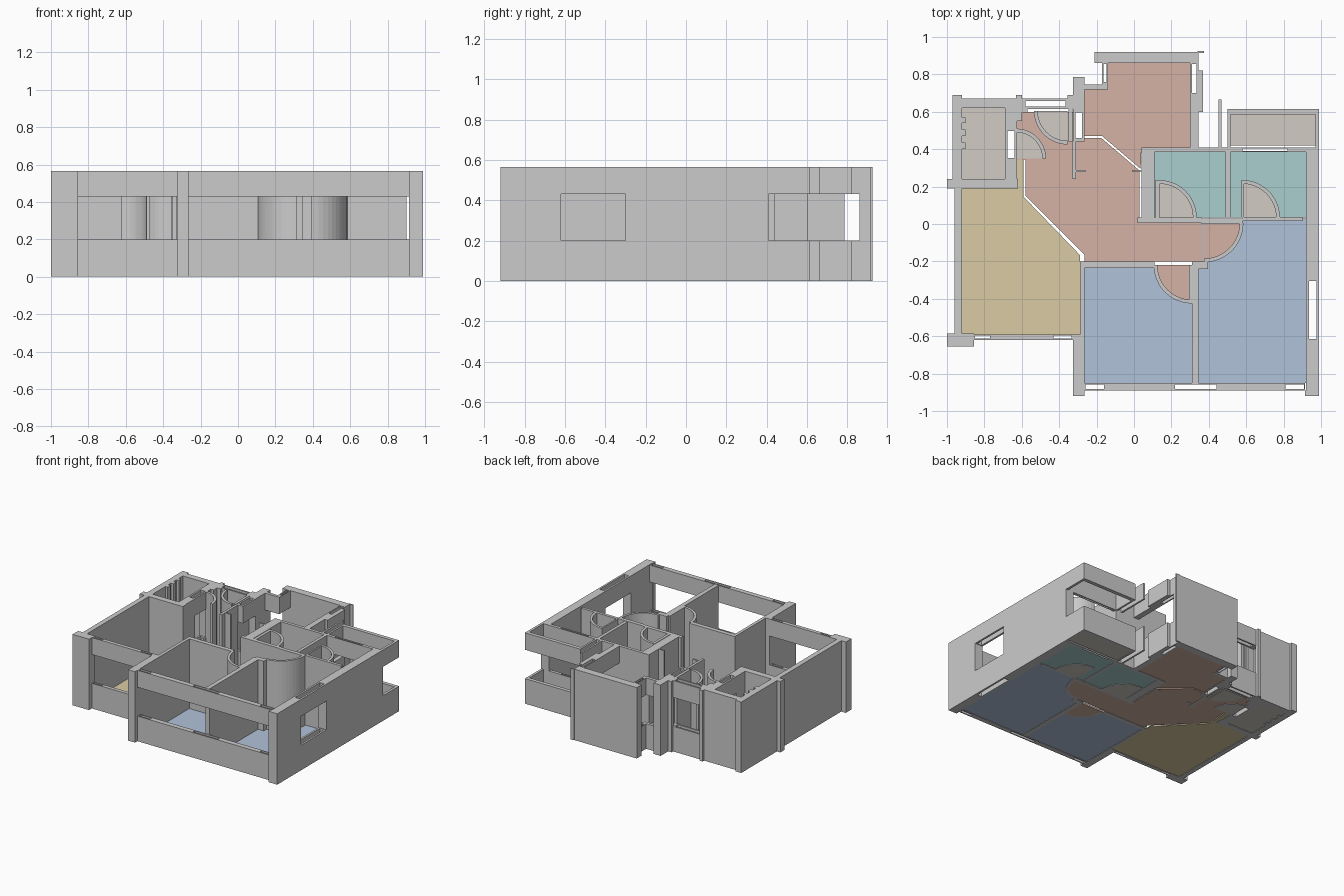
import bpy, bmesh, math

if "Cube" in bpy.data.objects:
    bpy.data.objects.remove(bpy.data.objects["Cube"])

H, SILL, HEAD = 0.565, 0.20, 0.43   # wall height, window bottom and top


def finish(name, bm, mat=None):
    bmesh.ops.recalc_face_normals(bm, faces=bm.faces)
    me = bpy.data.meshes.new(name)
    bm.to_mesh(me)
    bm.free()
    ob = bpy.data.objects.new(name, me)
    bpy.context.collection.objects.link(ob)
    if mat:
        me.materials.append(mat)
    return ob


def prism(bm, pts, z0, z1):
    face = bm.faces.new([bm.verts.new((x, y, z0)) for x, y in pts])
    ext = bmesh.ops.extrude_face_region(bm, geom=[face], use_keep_orig=True)
    for v in ext["geom"]:
        if isinstance(v, bmesh.types.BMVert):
            v.co.z = z1


def rect(x0, x1, y0, y1):
    return [(x0, y0), (x1, y0), (x1, y1), (x0, y1)]


def walls(name, *rects):
    """Full-height walls, each given as x0, x1, y0, y1."""
    bm = bmesh.new()
    for r in rects:
        prism(bm, rect(*r), 0, H)
    finish(name, bm)


def window(name, x0, x1, y0, y1, *slots):
    """Sill and lintel with an open band between, and optional upright slots."""
    bm = bmesh.new()
    along_x = x1 - x0 > y1 - y0
    a, end = (x0, x1) if along_x else (y0, y1)
    parts = []

    def add(s, e, lo, hi):
        if e - s > 1e-4:
            parts.append((s, e, lo, hi) if along_x else (lo, hi, s, e))
    lo, hi = (y0, y1) if along_x else (x0, x1)
    rim = (hi - lo) * 0.22
    for s, e in slots:
        add(a, s, lo, hi)
        add(s, e, lo, lo + rim)
        add(s, e, hi - rim, hi)
        a = e
    add(a, end, lo, hi)
    for p in parts:
        prism(bm, rect(*p), 0, SILL)
        prism(bm, rect(*p), HEAD, H)
    finish(name, bm)


def arc(cx, cy, r, a0, a1, n=12):
    return [(cx + r * math.cos(math.radians(a0 + (a1 - a0) * i / n)),
             cy + r * math.sin(math.radians(a0 + (a1 - a0) * i / n))) for i in range(n + 1)]


def door_swing(name, cx, cy, r, a0, mat, t=0.02):
    """Curved quarter-circle wall with its sector of floor."""
    bm = bmesh.new()
    prism(bm, arc(cx, cy, r, a0, a0 + 90) + arc(cx, cy, r - t, a0 + 90, a0), 0, H)
    finish(name + "_curved_wall", bm)
    bm = bmesh.new()
    prism(bm, [(cx, cy)] + arc(cx, cy, r - t / 2, a0, a0 + 90), 0, 0.013)
    finish(name + "_floor", bm, mat)


def floor(name, pts, mat):
    bm = bmesh.new()
    prism(bm, pts, 0.003, 0.010)
    finish(name, bm, mat)


def material(name, r, g, b):
    m = bpy.data.materials.new(name)
    m.diffuse_color = (r, g, b, 1)
    m.use_nodes = True
    m.node_tree.nodes["Principled BSDF"].inputs["Base Color"].default_value = m.diffuse_color
    return m


pink = material("pink_floor", .66, .45, .38)
yellow = material("yellow_floor", .70, .60, .37)
blue = material("blue_floor", .44, .54, .70)
teal = material("teal_floor", .40, .62, .61)
stone = material("stone_floor", .64, .60, .54)

# Floors
floor("lounge_floor", [(-.92, -.59), (-.29, -.59), (-.29, -.165), (-.59, .145), (-.59, .345),
                       (-.625, .345), (-.625, .19), (-.92, .19)], yellow)
floor("hall_floor", [(-.58, .345), (-.58, .15), (-.265, -.165), (-.265, -.2), (.37, -.2), (.37, .01),
                     (.03, .01), (.03, .285), (-.175, .46), (-.325, .46), (-.325, .6),
                     (-.625, .6), (-.625, .345)], pink)
floor("dining_floor", [(-.265, .47), (-.17, .47), (.035, .295), (.04, .41), (.3, .41), (.3, .86),
                       (-.14, .86), (-.14, .72), (-.265, .72)], pink)
floor("left_bedroom_floor", rect(-.265, .31, -.85, -.23), blue)
floor("right_bedroom_floor", [(.345, -.85), (.92, -.85), (.92, .03), (.58, .03), (.58, 0),
                              (.37, 0), (.37, -.22), (.345, -.22)], blue)
floor("left_bath_floor", rect(.11, .49, .035, .385), teal)
floor("right_bath_floor", rect(.515, .92, .035, .385), teal)
floor("balcony_floor", rect(.515, .97, .42, .585), stone)
floor("utility_floor", rect(-.92, -.69, .24, .62), stone)

# Door swings
door_swing("left_bedroom_door", .31, -.22, .205, 180, pink)
door_swing("right_bedroom_door", .375, .005, .21, 270, pink)
door_swing("left_bath_door", .135, .035, .20, 0, stone)
door_swing("right_bath_door", .58, .035, .20, 0, stone)
door_swing("kitchen_door", -.355, .605, .18, 180, stone)
door_swing("utility_door", -.63, .35, .16, 0, stone)

# Outer walls and corner pillars
walls("utility_walls", (-.97, -.92, .24, .69), (-.92, -.625, .62, .67), (-1, -.62, .19, .24),
      (-.69, -.625, .24, .35), (-.69, -.625, .50, .62))
walls("utility_fixtures", (-.92, -.90, .40, .435), (-.92, -.90, .47, .505), (-.92, -.90, .54, .57))
window("utility_opening", -.69, -.625, .35, .50, (.352, .498))
walls("left_outer_wall", (-.96, -.92, -.59, .19))
walls("left_front_pillar", (-1, -.855, -.655, -.585))
window("lounge_window", -.855, -.325, -.62, -.59, (-.85, -.77), (-.43, -.335))
walls("centre_front_pillar", (-.325, -.265, -.92, -.59))
window("bedroom_front_window", -.265, .915, -.89, -.85, (-.26, -.16), (.22, .44), (.81, .91))
walls("right_outer_wall", (.915, .99, -.92, -.89), (.92, .99, -.89, -.62), (.92, .99, -.30, .41))
window("right_window", .92, .99, -.62, -.30, (-.615, -.305))

# Rear right balcony parapet
for nm, r in {"back": (.5, .99, .585, .615), "left": (.5, .515, .41, .585),
              "right": (.97, .99, .41, .585)}.items():
    window("balcony_" + nm + "_rail", *r)
window("bath_rear_window", .515, .92, .385, .41, (.58, .82))
window("side_fin", .453, .467, .41, .665)

# Rear dining bay
walls("rear_wall", (-.21, .345, .86, .92), (.34, .373, .915, .925))
window("dining_right_window", .30, .345, .41, .86, (.70, .855))
window("dining_outer_rail", .345, .37, .60, .82)
window("dining_left_window", -.17, -.14, .72, .86, (.76, .855))
window("dining_step_rail", -.265, -.17, .72, .745)
walls("rear_left_pillar", (-.325, -.265, .60, .785))
window("kitchen_side_opening", -.325, -.265, .44, .60, (.46, .595))
window("kitchen_rear_window", -.625, -.325, .615, .67, (-.58, -.365))
walls("kitchen_posts", (-.625, -.60, .55, .615), (-.60, -.57, .595, .615), (-.35, -.33, .44, .615),
      (-.355, -.325, .66, .69), (-.63, -.60, .66, .69))
walls("kitchen_stub_wall", (-.33, -.31, .24, .44), (-.31, -.26, .277, .29), (-.01, .04, .28, .29))

# Inner walls
walls("lounge_partition", (-.29, -.265, -.59, -.20))
walls("hall_bedroom_wall", (-.265, .11, -.235, -.20))
walls("bedroom_partition", (.31, .345, -.85, -.20), (.295, .31, -.42, -.22), (.345, .395, -.24, -.20))
walls("bath_left_wall", (.04, .11, .01, .41))
walls("bath_front_wall", (.02, .36, .005, .035), (.36, .58, 0, .03), (.58, .90, .015, .038))
walls("bath_partition", (.49, .515, .035, .41))
walls("bath_rear_wall", (.11, .515, .385, .41))
walls("bath_door_leaves", (.115, .137, .035, .235), (.575, .587, .035, .235))
